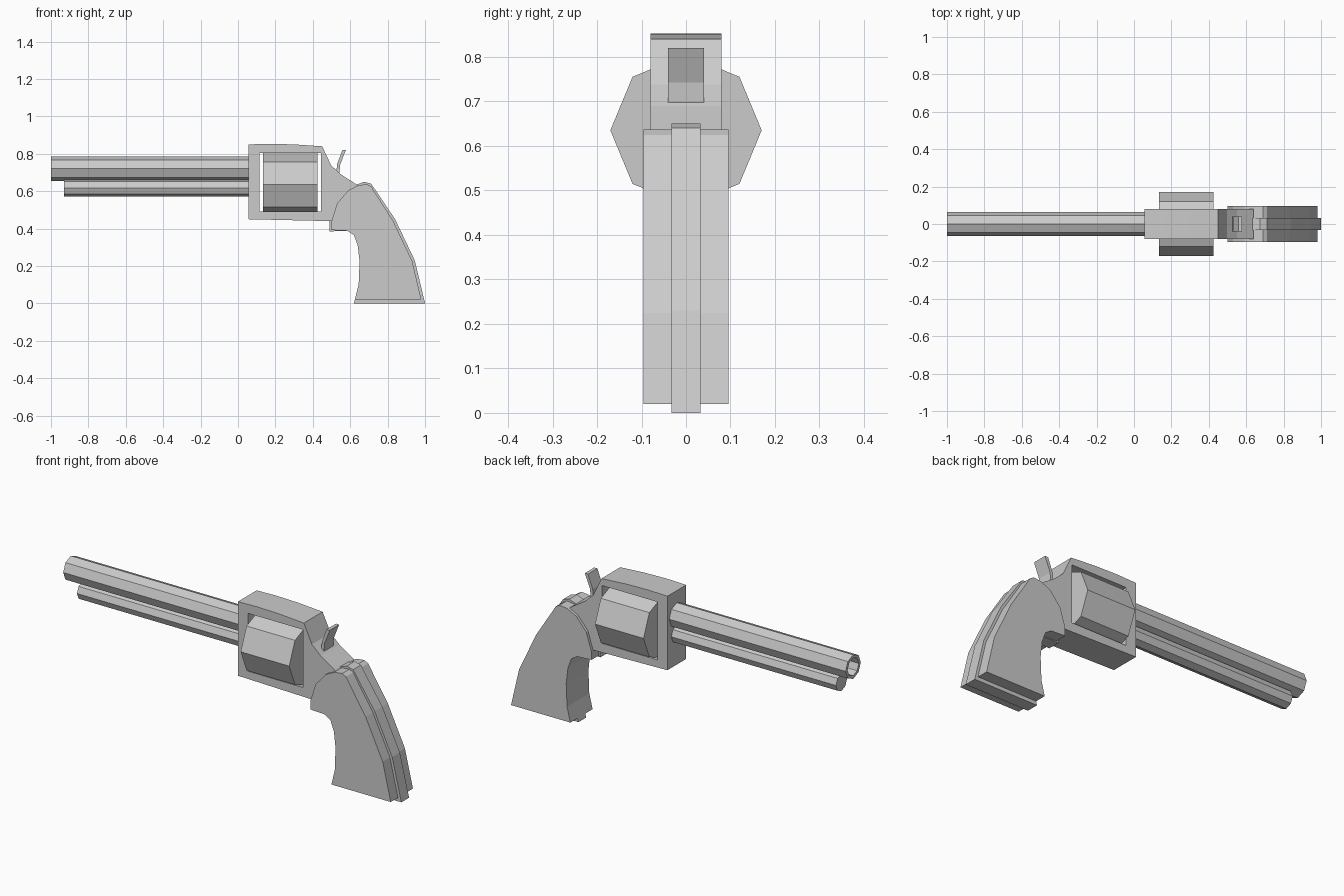
import bpy, bmesh, math

if "Cube" in bpy.data.objects:
    bpy.data.objects.remove(bpy.data.objects["Cube"])


def finish(name, bm):
    bmesh.ops.recalc_face_normals(bm, faces=bm.faces)
    mesh = bpy.data.meshes.new(name)
    bm.to_mesh(mesh)
    bm.free()
    obj = bpy.data.objects.new(name, mesh)
    bpy.context.collection.objects.link(obj)
    return obj


def slab(name, profile, y0, y1):
    """Side profile in x/z, extruded from y0 to y1."""
    bm = bmesh.new()
    face = bm.faces.new([bm.verts.new((x, y0, z)) for x, z in profile])
    ext = bmesh.ops.extrude_face_region(bm, geom=[face])
    verts = [g for g in ext["geom"] if isinstance(g, bmesh.types.BMVert)]
    bmesh.ops.translate(bm, vec=(0, y1 - y0, 0), verts=verts)
    return finish(name, bm)


def lathe_x(name, profile, z, sides=8):
    """Faceted solid along x from (x, radius) rings, capped at both ends."""
    bm = bmesh.new()
    rings = []
    for x, r in profile:
        angles = [2 * math.pi * i / sides for i in range(sides)]
        rings.append([bm.verts.new((x, r * math.cos(a), z + r * math.sin(a))) for a in angles])
    for a, b in zip(rings, rings[1:]):
        for i in range(sides):
            j = (i + 1) % sides
            bm.faces.new((a[i], a[j], b[j], b[i]))
    bm.faces.new(rings[0])
    bm.faces.new(rings[-1])
    return finish(name, bm)


# Frame with a window cut through for the cylinder
frame = slab("frame", [(0.055, 0.45), (0.055, 0.85), (0.17, 0.853), (0.3, 0.85), (0.45, 0.84),
                       (0.498, 0.738), (0.55, 0.69), (0.635, 0.635), (0.66, 0.6),
                       (0.6, 0.45), (0.49, 0.44)], -0.08, 0.08)
window = slab("window_cutter", [(0.115, 0.49), (0.445, 0.49), (0.445, 0.803), (0.115, 0.803)], -0.3, 0.3)
cut = frame.modifiers.new("window", "BOOLEAN")
cut.object, cut.operation, cut.solver = window, "DIFFERENCE", "EXACT"
bpy.context.view_layer.update()
frame.data = bpy.data.meshes.new_from_object(frame.evaluated_get(bpy.context.evaluated_depsgraph_get()))
frame.modifiers.clear()
bpy.data.objects.remove(window)

# Cylinder, hollow barrel and rod beneath it
lathe_x("cylinder", [(0.135, 0.17), (0.425, 0.17)], 0.635)
lathe_x("barrel", [(0.06, 0.065), (-1.0, 0.065), (-1.0, 0.048), (0.0, 0.048)], 0.72)
lathe_x("under_barrel_rod", [(-0.93, 0.047), (0.06, 0.047)], 0.618)

# Hammer
slab("hammer", [(0.525, 0.69), (0.53, 0.745), (0.558, 0.82), (0.577, 0.82),
                (0.546, 0.742), (0.541, 0.68)], -0.04, 0.04)

# Grip: a central spine between two side panels
front_strap = [(0.645, 0.1), (0.65, 0.225), (0.64, 0.31), (0.62, 0.365), (0.585, 0.388)]
slab("grip_spine", [(1.0, 0.0), (0.62, 0.0)] + front_strap +
     [(0.49, 0.385), (0.49, 0.45), (0.53, 0.53), (0.62, 0.63), (0.675, 0.65), (0.712, 0.64),
      (0.84, 0.45), (0.945, 0.23)], -0.033, 0.033)
panel = [(0.98, 0.02), (0.625, 0.02)] + front_strap + [
    (0.5, 0.392), (0.5, 0.44), (0.53, 0.535), (0.59, 0.605), (0.645, 0.632), (0.69, 0.637),
    (0.712, 0.625), (0.83, 0.44), (0.932, 0.225)]
for side, s in (("front", -1), ("back", 1)):
    slab("grip_panel_" + side, panel, s * 0.033, s * 0.095)
